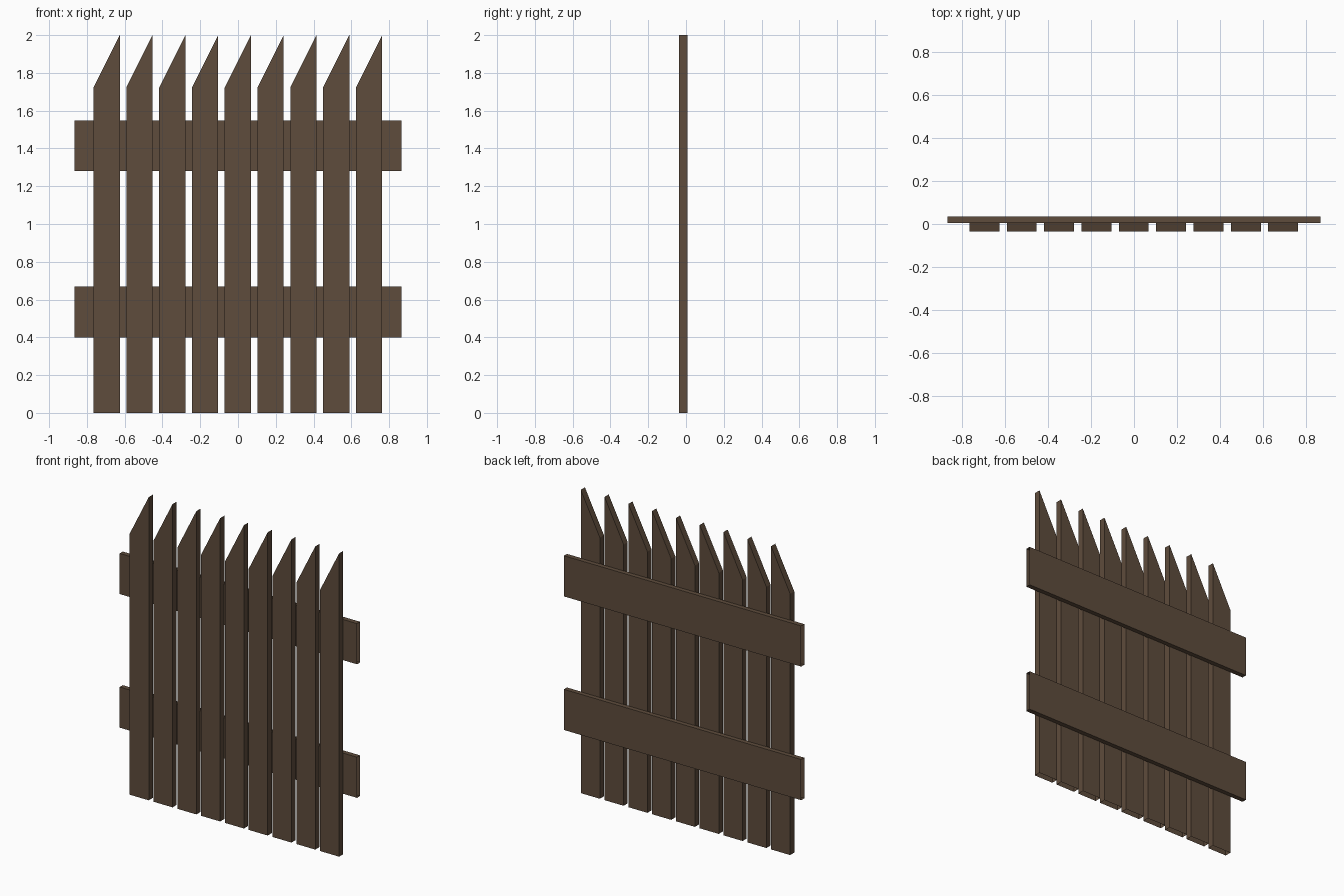
import bpy, bmesh

if "Cube" in bpy.data.objects:
    bpy.data.objects.remove(bpy.data.objects["Cube"])

wood = bpy.data.materials.new("brown_wood")
wood.diffuse_color = (0.112, 0.072, 0.045, 1)
wood.use_nodes = True
wood.node_tree.nodes["Principled BSDF"].inputs["Base Color"].default_value = wood.diffuse_color


def prism(name, profile, y0, y1, open_sides):
    """Extrude an x/z outline along y, leaving the listed edge sides open."""
    bm = bmesh.new()
    front = [bm.verts.new((x, y0, z)) for x, z in profile]
    back = [bm.verts.new((x, y1, z)) for x, z in profile]
    n = len(profile)
    bm.faces.new(front)
    bm.faces.new(back[::-1])
    for i in range(n):
        if i not in open_sides:
            j = (i + 1) % n
            bm.faces.new((front[j], front[i], back[i], back[j]))
    mesh = bpy.data.meshes.new(name)
    bm.to_mesh(mesh)
    bm.free()
    mesh.materials.append(wood)
    bpy.context.collection.objects.link(bpy.data.objects.new(name, mesh))


# Slant-topped pickets, open underneath
WIDTH, PITCH = 0.139, 0.1736
for i in range(9):
    x = (i - 4) * PITCH - 0.001
    l, r = x - WIDTH / 2, x + WIDTH / 2
    prism(f"picket_{i + 1}", [(l, 0), (r, 0), (r, 2.0), (l, 1.722)],
          -0.036, 0.007, {0})

# Two horizontal rails behind the pickets, open at the ends
for name, z0 in (("lower_rail", 0.40), ("upper_rail", 1.281)):
    z1 = z0 + 0.268
    prism(name, [(-0.866, z0), (0.866, z0), (0.866, z1), (-0.866, z1)],
          0.004, 0.036, {1, 3})
